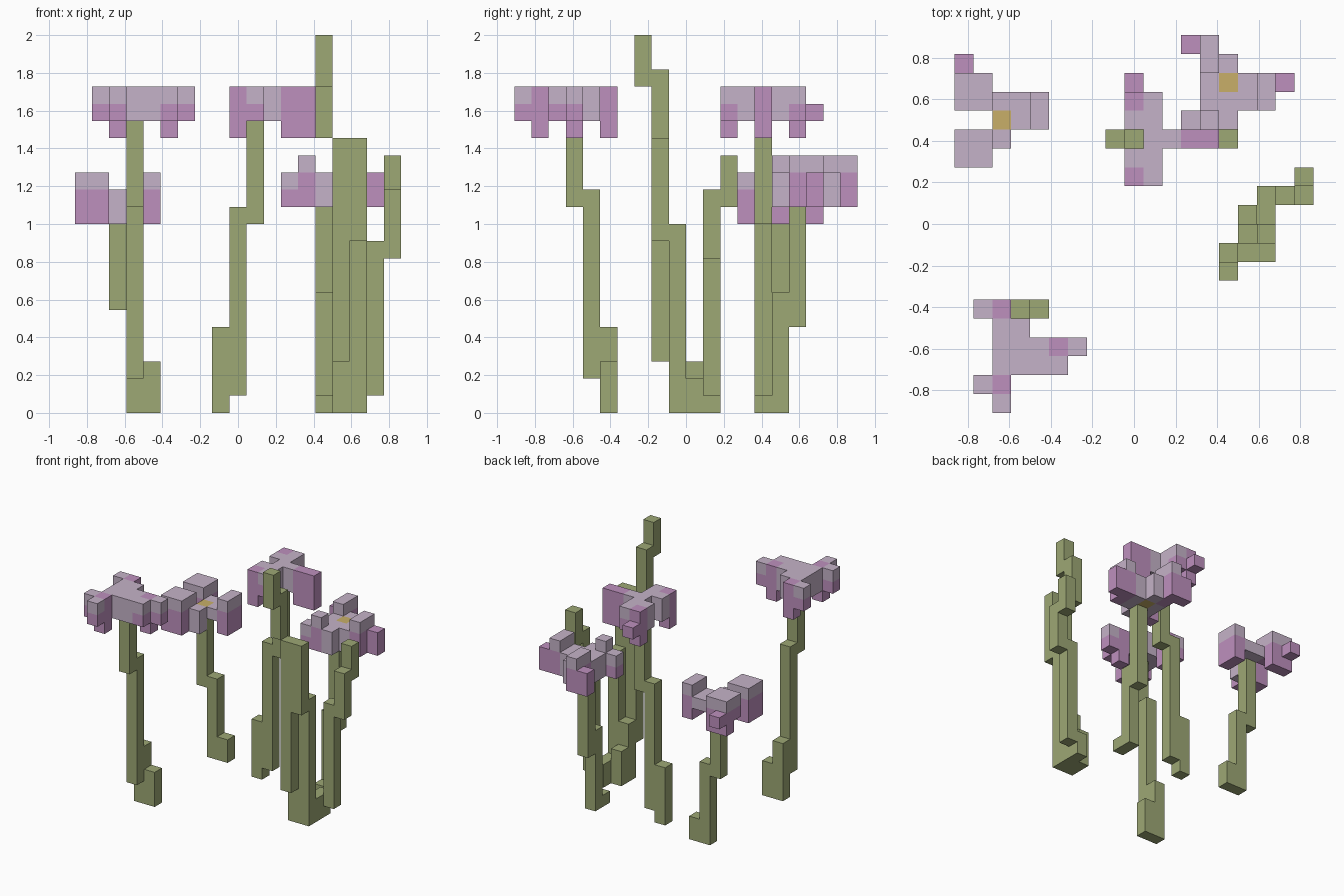
import bpy
import bmesh
from mathutils import Vector

old = bpy.data.objects.get("Cube")
if old:
    bpy.data.objects.remove(old, do_unlink=True)

UNIT = 1 / 11                      # edge length of one cube
ORIGIN = Vector((-9.5, -10, 0))    # grid corner, in cubes


# Materials
def make_material(name, color):
    mat = bpy.data.materials.new(name)
    mat.use_nodes = True
    mat.diffuse_color = (*color, 1)
    shader = next(n for n in mat.node_tree.nodes if n.type == 'BSDF_PRINCIPLED')
    shader.inputs["Base Color"].default_value = (*color, 1)
    shader.inputs["Roughness"].default_value = 0.9
    return mat


MATERIALS = [
    make_material("stem_green", (0.337, 0.392, 0.178)),
    make_material("petal_light", (0.56, 0.45, 0.58)),
    make_material("petal_dark", (0.515, 0.28, 0.515)),
    make_material("pollen_yellow", (0.58, 0.43, 0.14)),
]
COLOR_INDEX = {"g": 0, "l": 1, "d": 2, "y": 3}


# Turn a dictionary of coloured grid cells into one clean outer shell
def build_cells(name, cells):
    bm = bmesh.new()
    for cell, color in cells.items():
        for axis in range(3):
            for side in (0, 1):
                step = [0, 0, 0]
                step[axis] = 2 * side - 1
                if tuple(c + s for c, s in zip(cell, step)) in cells:
                    continue
                u, v = (axis + 1) % 3, (axis + 2) % 3
                corners = []
                for a, b in ((0, 0), (1, 0), (1, 1), (0, 1)):
                    p = Vector(cell)
                    p[axis] += side
                    p[u] += a
                    p[v] += b
                    corners.append(bm.verts.new((p + ORIGIN) * UNIT))
                if not side:
                    corners.reverse()
                bm.faces.new(corners).material_index = COLOR_INDEX[color]
    bmesh.ops.remove_doubles(bm, verts=bm.verts, dist=UNIT / 100)
    bmesh.ops.dissolve_limit(bm, angle_limit=0.01, verts=bm.verts,
                             edges=bm.edges, delimit={'MATERIAL'})
    mesh = bpy.data.meshes.new(name)
    bm.to_mesh(mesh)
    bm.free()
    for mat in MATERIALS:
        mesh.materials.append(mat)
    obj = bpy.data.objects.new(name, mesh)
    bpy.context.collection.objects.link(obj)
    return obj


# A stem is a run of upright posts: (column, row, bottom, top)
def build_stem(name, posts):
    cells = {}
    for x, y, bottom, top in posts:
        for z in range(bottom, top):
            cells[x, y, z] = "g"
    return build_cells(name, cells)


# Colours of each kind of bloom column, listed from the lowest layer upward
COLUMNS = {
    "D": "ddd",   # drooping dark petal
    "T": "ddl",   # tall petal with a light top
    "P": ".dl",   # raised petal with a light top
    "K": ".d.",   # dark petal tip
    "e": "dd.",   # low dark petal
    "s": "dl.",   # low petal with a light top
    "c": ".ll",   # raised light heart
    "n": "ll.",   # low light heart
    "m": ".l.",   # thin light heart
    "y": ".y.",   # thin yellow centre
    "q": "yy.",   # thick yellow centre
}


# A bloom is a plan drawn from the back row to the front row
def build_bloom(name, left, front, base, plan):
    cells = {}
    rows = plan.split()
    for r, row in enumerate(reversed(rows)):
        for c, kind in enumerate(row):
            for z, color in enumerate(COLUMNS.get(kind, "")):
                if color != ".":
                    cells[left + c, front + r, base + z] = color
    return build_cells(name, cells)


# Front right-hand flower
build_bloom("front_bloom", 1, 0, 16, """
    PD....
    .cc...
    .cccDP
    .cccP.
    PD....
    .P....
""")
build_stem("front_stem", [(3, 3, 12, 17), (3, 4, 2, 13), (3, 5, 0, 5), (4, 5, 0, 3)])

# Middle flower
build_bloom("middle_bloom", 9, 12, 16, """
    K....
    DP...
    cc...
    .ccDD
    cc...
    DP...
""")
build_stem("middle_stem", [(10, 14, 11, 17), (9, 14, 1, 12), (8, 14, 0, 5)])

# Low flower at the back right
build_bloom("back_right_bloom", 0, 13, 11, """
    K....
    TT...
    PPmmT
    ..ymT
    TTn..
    TT...
""")
build_stem("back_right_stem", [(2, 15, 6, 12), (3, 15, 0, 7), (4, 15, 0, 2)])

# Low flower at the back left
build_bloom("back_left_bloom", 12, 15, 12, """
    eT....
    .Tn...
    .nqnTe
    .nnnT.
    sTn...
""")
build_stem("back_left_stem", [(14, 16, 5, 12), (14, 15, 0, 7), (14, 14, 0, 1)])

# Bare clump of stalks without blooms
build_stem("tall_stalk", [(14, 7, 19, 22), (14, 8, 16, 20), (15, 8, 3, 16), (16, 8, 10, 16)])
build_stem("stalk_base", [(15, 9, 0, 5), (16, 9, 0, 11), (15, 10, 0, 3), (16, 10, 0, 2)])
build_stem("short_stalk", [(16, 11, 0, 2), (17, 11, 1, 10), (18, 11, 9, 13), (18, 12, 12, 15)])
